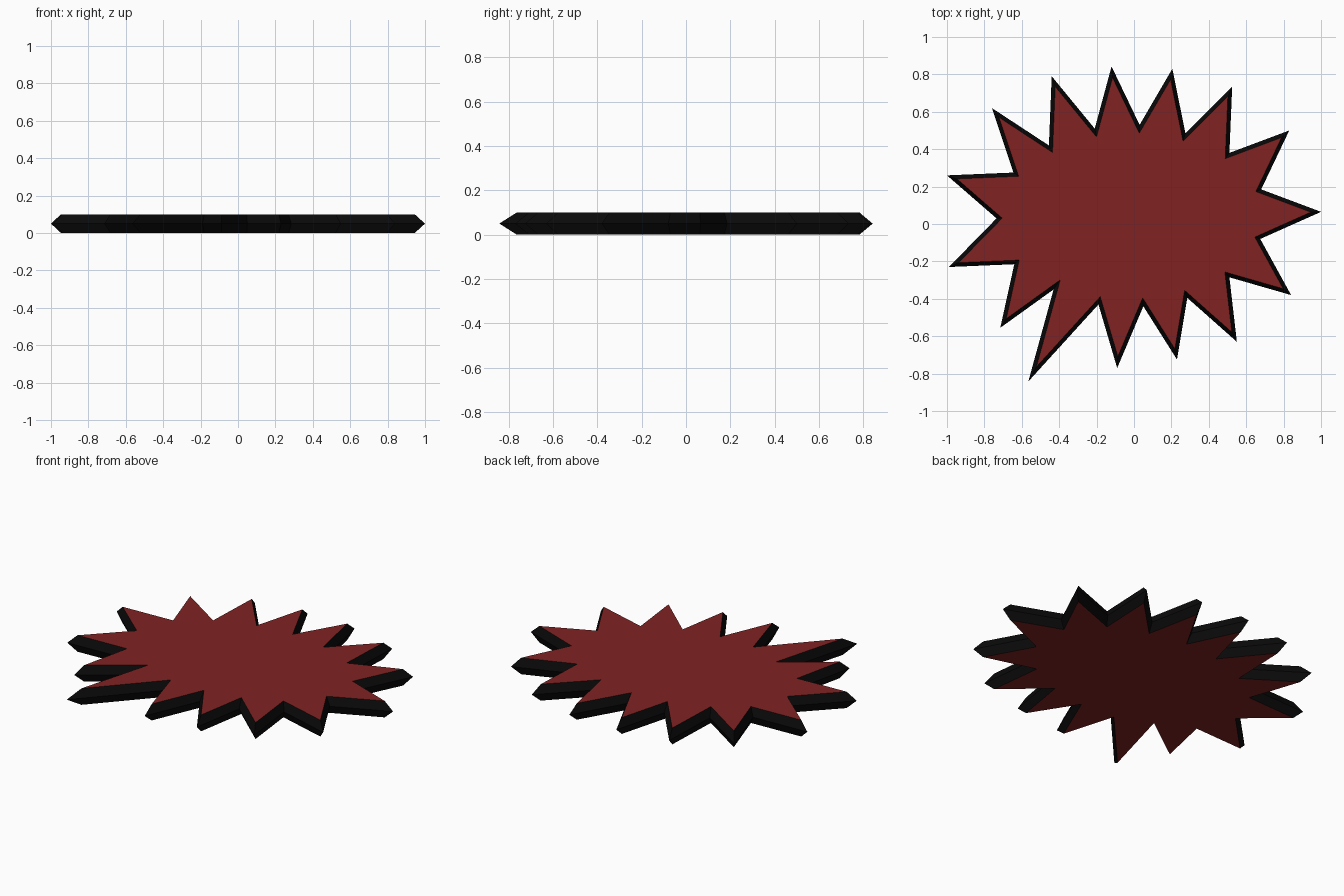
import bpy, bmesh
from mathutils import Vector

cube = bpy.data.objects.get("Cube")
if cube:
    bpy.data.objects.remove(cube, do_unlink=True)

THICK = 0.10   # full height of the plate
INSET = 0.021  # how far the faces sit inside the sharp rim


def material(name, rgb):
    m = bpy.data.materials.new(name)
    m.use_nodes = True
    m.diffuse_color = (*rgb, 1)
    bsdf = m.node_tree.nodes["Principled BSDF"]
    bsdf.inputs["Base Color"].default_value = (*rgb, 1)
    bsdf.inputs["Roughness"].default_value = 0.8
    return m


# Burst outline, counter-clockwise: spike tips and the valley after each
tips = [(1.0, .065), (.83, .50), (.525, .735), (.205, .83), (-.12, .842),
        (-.44, .79), (-.76, .62), (-1.0, .26), (-.99, -.23), (-.715, -.555),
        (-.565, -.842), (-.09, -.77), (.23, -.725), (.55, -.63), (.84, -.38)]
valleys = [(.68, .185), (.51, .38), (.275, .485), (.03, .53), (-.21, .51),
           (-.455, .42), (-.645, .275), (-.735, .03), (-.64, -.215), (-.43, -.35),
           (-.19, -.43), (.05, -.44), (.285, -.395), (.51, -.285), (.675, -.08)]
outline = [Vector(p) for pair in zip(tips, valleys) for p in pair]


def inset(points, dist):
    """Mitred parallel offset towards the inside of a closed outline."""
    result = []
    for i, p in enumerate(points):
        a = (p - points[i - 1]).normalized()
        b = (points[(i + 1) % len(points)] - p).normalized()
        na, nb = Vector((-a.y, a.x)), Vector((-b.y, b.x))
        result.append(p + (na + nb) * dist / (1 + na.dot(nb)))
    return result


# Burst plate: lower face, pointed rim at mid height, upper face
inner = inset(outline, INSET)
bm = bmesh.new()
rings = [[bm.verts.new((p.x, p.y, z)) for p in pts]
         for pts, z in ((inner, 0), (outline, THICK / 2), (inner, THICK))]
bm.faces.new(rings[0][::-1])
bm.faces.new(rings[2])
n = len(outline)
for low, high in zip(rings, rings[1:]):
    for i in range(n):
        j = (i + 1) % n
        side = bm.faces.new((low[i], low[j], high[j], high[i]))
        side.material_index = 1  # dark rim
mesh = bpy.data.meshes.new("burst_plate")
bm.to_mesh(mesh)
bm.free()
mesh.materials.append(material("dark red", (0.22, 0.016, 0.016)))
mesh.materials.append(material("black", (0.003, 0.003, 0.003)))
burst = bpy.data.objects.new("burst_plate", mesh)
bpy.context.collection.objects.link(burst)
